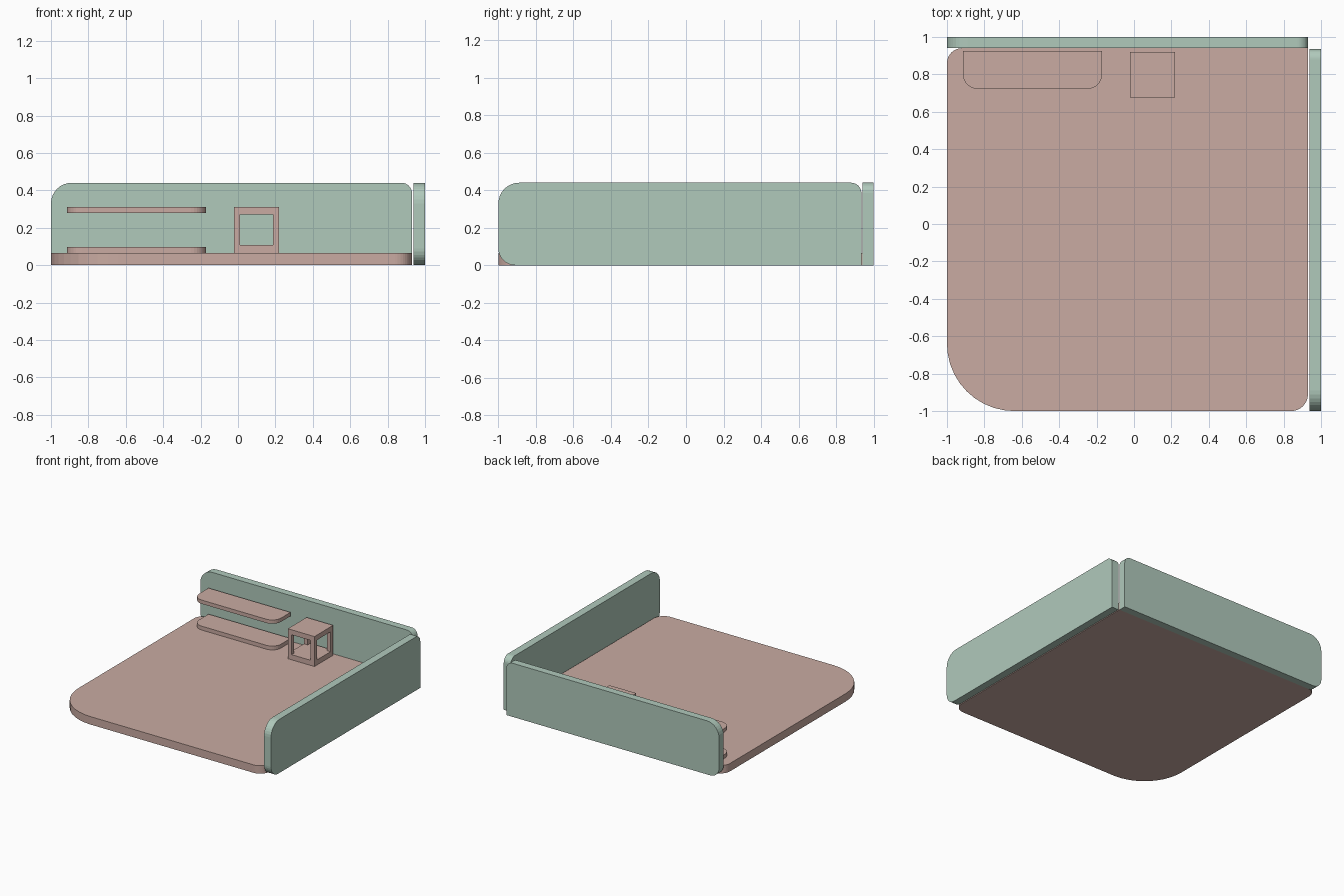
import bpy, bmesh, math
from mathutils import Vector

if "Cube" in bpy.data.objects:
    bpy.data.objects.remove(bpy.data.objects["Cube"])


def material(name, rgb):
    m = bpy.data.materials.new(name)
    m.diffuse_color = (*rgb, 1)
    m.use_nodes = True
    m.node_tree.nodes["Principled BSDF"].inputs["Base Color"].default_value = m.diffuse_color
    return m


PINK = material("dusty_pink", (0.587, 0.406, 0.361))
GREEN = material("sage_green", (0.434, 0.587, 0.500))


def rounded_rect(u0, u1, v0, v1, radii, seg=8):
    """Outline counter-clockwise; radii: (u0v0, u1v0, u1v1, u0v1)."""
    pts = []
    corners = [(u0, v0, 1, 1), (u1, v0, -1, 1), (u1, v1, -1, -1), (u0, v1, 1, -1)]
    for i, ((u, v, su, sv), r) in enumerate(zip(corners, radii)):
        if r == 0:
            pts.append((u, v))
            continue
        for k in range(seg + 1):
            a = math.pi + (i + k / seg) * math.pi / 2
            pts.append((u + su * r + r * math.cos(a), v + sv * r + r * math.sin(a)))
    return pts


def slab(name, outline, axis, lo, hi, mat):
    """Extrude a 2D outline along the given axis from lo to hi."""
    place = {"x": lambda u, v, w: (w, u, v),
             "y": lambda u, v, w: (u, w, v),
             "z": lambda u, v, w: (u, v, w)}[axis]
    bm = bmesh.new()
    face = bm.faces.new([bm.verts.new(place(u, v, lo)) for u, v in outline])
    ext = bmesh.ops.extrude_face_region(bm, geom=[face])
    bmesh.ops.translate(bm, vec=Vector(place(0, 0, hi - lo)),
                        verts=[g for g in ext["geom"] if isinstance(g, bmesh.types.BMVert)])
    if len(bm.faces) == len(outline) + 1:      # keep the starting cap
        bm.faces.new([v for v in bm.verts if abs(v.co["xyz".index(axis)] - lo) < 1e-6])
    bmesh.ops.recalc_face_normals(bm, faces=bm.faces[:])
    me = bpy.data.meshes.new(name)
    bm.to_mesh(me)
    bm.free()
    me.materials.append(mat)
    ob = bpy.data.objects.new(name, me)
    bpy.context.collection.objects.link(ob)
    return ob


# floor with one large rounded corner
slab("floor", rounded_rect(-1, 0.93, -1, 0.94, (0.36, 0.09, 0, 0.08), 10),
     "z", 0, 0.065, PINK)

# two low walls
slab("back_wall", rounded_rect(-1, 0.93, 0, 0.44, (0.08, 0, 0.055, 0.11)),
     "y", 0.94, 1, GREEN)
slab("side_wall", rounded_rect(-1, 0.935, 0, 0.44, (0.09, 0, 0.055, 0.11)),
     "x", 0.937, 1, GREEN)

# bench and shelf, rounded on the front corners
for name, z0, z1 in (("bench", 0.064, 0.097), ("shelf", 0.28, 0.311)):
    slab(name, rounded_rect(-0.915, -0.17, 0.722, 0.925, (0.08, 0.08, 0, 0)),
         "z", z0, z1, PINK)

# open cube stand: base plate, top plate and four corner posts
X0, X1, Y0, Y1, T = -0.022, 0.22, 0.677, 0.92, 0.034
for name, z0, z1 in (("stand_base", 0.064, 0.107), ("stand_top", 0.27, 0.311)):
    slab(name, rounded_rect(X0, X1, Y0, Y1, (0, 0, 0, 0)), "z", z0, z1, PINK)
for x in (X0, X1 - T):
    for y in (Y0, Y1 - T):
        slab("stand_post", rounded_rect(x, x + T, y, y + T, (0, 0, 0, 0)),
             "z", 0.107, 0.27, PINK)
